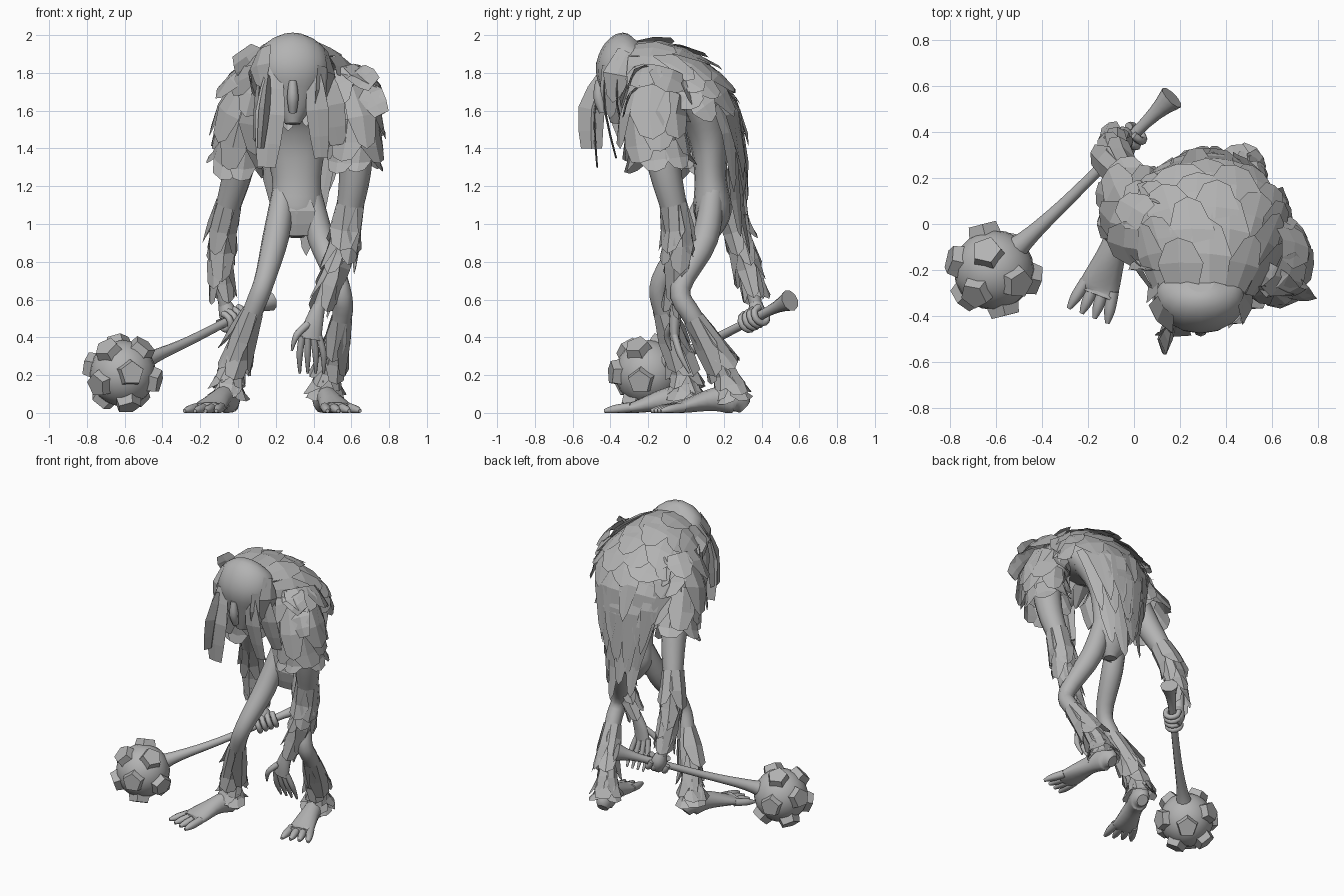
import bpy, bmesh, math, random
from mathutils import Vector

random.seed(4)
cube = bpy.data.objects.get("Cube")
if cube:
    bpy.data.objects.remove(cube)

SHADE = (0.45, 0.45, 0.45, 1)
grey = bpy.data.materials.new("plain grey")
grey.use_nodes = True
grey.diffuse_color = SHADE
grey.node_tree.nodes["Principled BSDF"].inputs["Base Color"].default_value = SHADE


def finish(name, bm, closed=True):
    if closed:
        bmesh.ops.recalc_face_normals(bm, faces=bm.faces)
    mesh = bpy.data.meshes.new(name)
    bm.to_mesh(mesh)
    bm.free()
    mesh.materials.append(grey)
    bpy.context.collection.objects.link(bpy.data.objects.new(name, mesh))


def rounded(points):
    """Give round sections to points that carry a single radius."""
    return [tuple(p) + (p[-1],) if len(p) == 4 else tuple(p) for p in points]


def sample(path, u):
    """Smooth point (x, y, z, half width, half depth) along a path."""
    if u > 1:
        end, before = sample(path, 1), sample(path, 0.98)
        return [e + (e - b) * (u - 1) * 50 for e, b in zip(end[:3], before)] + end[3:]
    last = len(path) - 1
    i = min(int(u * last), last - 1)
    f = u * last - i
    near = [path[max(0, min(last, i + k))] for k in (-1, 0, 1, 2)]
    return [b + f * (c - a + f * (2 * a - 5 * b + 4 * c - d + f * (3 * (b - c) + d - a))) / 2
            for a, b, c, d in zip(*near)]


def surface(path, u, angle, lift=0.0):
    """Point on the skin of a path; angle zero is its back or top."""
    x, y, z, width, depth = sample(path, u)
    start = max(0, min(u, 1) - 0.02)
    along = Vector(sample(path, start + 0.03)[:3]) - Vector(sample(path, start)[:3])
    along.normalize()
    side = Vector((1, 0, 0))
    side = (side - along * side.dot(along)).normalized()
    up = side.cross(along)
    point = (Vector((x, y, z)) + side * math.sin(angle) * (width + lift)
             + up * math.cos(angle) * (depth + lift))
    point.z = max(point.z, 0)
    return point


def tube(name, points, sides=12, steps=4, smooth=True):
    path = rounded(points)
    bm = bmesh.new()
    count = (len(path) - 1) * steps
    rings = [[bm.verts.new(surface(path, i / count, math.tau * k / sides)) for k in range(sides)]
             for i in range(count + 1)]
    for a, b in zip(rings, rings[1:]):
        for k in range(sides):
            j = (k + 1) % sides
            bm.faces.new((a[k], a[j], b[j], b[k])).smooth = smooth
    bm.faces.new(rings[0])
    bm.faces.new(rings[-1])
    finish(name, bm)


def fur(name, points, start, end, rows, count, length, lift=0.045, arc=math.pi):
    """Overlapping rows of broad, ragged plates along a path."""
    path = rounded(points)
    bm = bmesh.new()
    for r in range(rows):
        u = start + (end - start) * r / max(1, rows - 1)
        for k in range(count):
            angle = arc * ((k + (r % 2) / 2 + 0.25) / count * 2 - 1)
            half = arc / count * random.uniform(1, 1.4)
            size = length * random.uniform(0.75, 1.2)
            rise = lift * random.uniform(0.6, 1.3)
            skew = random.uniform(-0.4, 0.4) * half
            grid = []
            for reach, wide in ((0, 0.85), (0.55, 1), (1, 0.5)):
                row = []
                for c in (-1, 0, 1):
                    tip = 0.12 if reach == 1 and c == 0 else 0
                    row.append(bm.verts.new(surface(path, u + (reach + tip) * size,
                                                    angle + c * half * wide + skew * reach,
                                                    0.006 + rise * reach)))
                grid.append(row)
            for a, b in zip(grid, grid[1:]):
                for c in (0, 1):
                    bm.faces.new((a[c], b[c], b[c + 1], a[c + 1]))
    finish(name, bm, False)


# Torso and head
tube("torso", [(.31, .13, .93, .04), (.31, .14, 1.06, .13, .1), (.31, .13, 1.25, .13, .085),
               (.3, .12, 1.45, .18, .105), (.3, .06, 1.62, .25, .13),
               (.3, -.07, 1.73, .28, .15), (.29, -.3, 1.78, .1)], 16)
head = [(.29, -.25, 1.96, .06), (.29, -.28, 1.92, .17, .14), (.29, -.32, 1.81, .2, .16),
        (.29, -.34, 1.68, .14, .11), (.29, -.36, 1.53, .04)]
tube("head", head, 16)
tube("nose", [(.29, -.46, 1.76, .02), (.29, -.46, 1.67, .03), (.29, -.44, 1.59, .02)], 8)
fur("side_hair", head, .3, .5, 2, 6, .45, .05, 2.3)

# Limbs with their fur, and the shaggy capes over the shoulders
limbs = {
    "right": ([(.13, -.03, 1.73, .1), (.04, .02, 1.55, .09), (0, .14, 1.28, .08),
               (-.07, .25, 1.02, .06), (-.09, .32, .8, .048), (-.07, .37, .57, .033)],
              [(.24, .13, 1.17, .06), (.2, .02, .93, .07), (.14, -.13, .7, .055),
               (.08, -.12, .54, .053), (-.03, -.02, .24, .043), (-.05, 0, .08, .055)]),
    "left": ([(.52, -.09, 1.73, .11), (.61, -.14, 1.52, .1), (.62, -.11, 1.28, .085),
              (.58, -.05, 1.02, .065), (.54, -.04, .82, .053), (.43, -.05, .56, .033)],
             [(.38, .14, 1.17, .06), (.44, .1, .92, .07), (.54, -.03, .66, .055),
              (.55, .04, .5, .053), (.48, .2, .23, .043), (.46, .24, .08, .055)]),
}
for side, (arm, leg) in limbs.items():
    tube(side + "_arm", arm)
    tube(side + "_leg", leg)
    fur(side + "_forearm_fur", arm, .53, .8, 4, 4, .19, .035)
    fur(side + "_shin_fur", leg, .6, .86, 5, 4, .15)
    cape = [(x, y - .03, z + .06, r + .02, r + .05) for x, y, z, r in arm[:3]]
    fur(side + "_shoulder_fur", cape, .05, .78, 4, 6, .38, .05)


# Feet with four toes each
def foot(name, heel, ball, tip):
    heel, ball, tip = (Vector((*p, .03)) for p in (heel, ball, tip))
    raised = Vector((0, 0, .04))
    tube(name, [(*heel, .035, .04), (*(heel.lerp(ball, .15) + raised), .06, .08),
                (*(heel.lerp(ball, .5) + raised), .06), (*ball, .088, .032),
                (*ball.lerp(tip, .3), .08, .026)])
    ahead = tip - ball
    across = Vector((-ahead.y, ahead.x, 0)).normalized()
    for i in range(4):
        spread = i - 1.5
        root = ball + across * spread * .042
        end = root + ahead + across * spread * .018 - raised / 2
        tube(f"{name}_toe_{i + 1}", [(*root, .026), (*root.lerp(end, .6), .024), (*end, .01)], 8)


foot("right_foot", (-.03, .05), (-.15, -.27), (-.2, -.4))
foot("left_foot", (.44, .31), (.52, -.03), (.56, -.16))

# Hanging left hand: fingers fan out and curl backwards
tube("left_palm", [(.43, -.05, .57, .033), (.4, -.06, .47, .05, .03), (.385, -.06, .39, .055, .025)])
for i in range(4):
    knuckle = Vector((.34 + .029 * i, -.06, .41))
    fan = Vector((.013 * (i - 1), .03, -.1))
    curl = Vector((0, .05, -.1))
    tube(f"left_finger_{i + 1}", [(*knuckle, .018), (*(knuckle + fan), .017), (*(knuckle + fan + curl), .007)], 8)
tube("left_thumb", [(.37, -.07, .47, .022), (.31, -.1, .41, .018), (.285, -.08, .33, .006)], 8)

# Mace: handle with flared end, and a ball
ball = Vector((-.61, -.2, .21))
tube("mace_handle", [(-.54, -.13, .25, .06), (-.44, -.04, .3, .036), (-.25, .14, .385, .025),
                     (.05, .44, .54, .026), (.165, .55, .595, .058)], 10)
bm = bmesh.new()
bmesh.ops.create_uvsphere(bm, u_segments=20, v_segments=12, radius=.175)
bmesh.ops.translate(bm, vec=ball, verts=bm.verts)
for face in bm.faces:
    face.smooth = True
finish("mace_ball", bm)

# Five-sided studs: one opposite the handle and two rings around it
axis = Vector((.7, .64, .32)).normalized()
up = (Vector((0, 0, 1)) - axis * axis.z).normalized()
across = axis.cross(up)
directions = [-axis]
for k in range(5):
    turn = math.radians(8 + 72 * k)
    out = (up * math.cos(turn) + across * math.sin(turn)) * 2 - axis
    directions += [out.normalized(), -out.normalized()]
bm = bmesh.new()
for out in directions:
    spin = out.to_track_quat("Z", "Y")
    stud = bmesh.ops.create_cone(bm, cap_ends=True, segments=5, radius1=.076, radius2=.064, depth=.06)
    for vert in stud["verts"]:
        vert.co = spin @ vert.co + ball + out * .175
finish("mace_studs", bm)

# Right hand gripping the handle
grip = Vector((-.03, .36, .5))
tube("right_palm", [(-.07, .37, .58, .034), (-.05, .375, .52, .05), (-.03, .37, .46, .035)])
for i in range(4):
    centre = grip + axis * (i - 1.5) * .037
    ring = [centre + (up * math.cos(a) + across * math.sin(a)) * .045 for a in range(6)]
    tube(f"right_finger_{i + 1}", [(*p, .018) for p in ring], 8, 2)

# Layered mantle from the crown over the back, with strips hanging behind
spine = [(.29, -.4, 1.78, .16, .14), (.3, -.25, 1.77, .25, .2), (.31, -.08, 1.7, .31, .22),
         (.31, .04, 1.59, .34, .21), (.31, .11, 1.44, .27, .18), (.31, .17, 1, .14, .12)]
fur("back_fur", spine, .14, .5, 5, 6, .19, .035, 1.65)
fur("lower_back_fur", spine, .56, .66, 2, 5, .26, .03, 1)
fur("tail_fur", spine, .7, .82, 2, 4, .24, .03, .9)


# Long locks and loose tufts, bowed outwards in the middle
def lock(name, start, end, width, depth=.006):
    start, end = Vector(start), Vector(end)
    middle = start.lerp(end, .5) + Vector((0, -.03, .02))
    tube(name, [(*start, width / 2, depth / 2), (*middle, width, depth), (*end, width * .6, depth * .8)],
         4, 2, False)


lock("right_front_lock", (.19, -.44, 1.82), (.15, -.47, 1.3), .08)
lock("right_outer_lock", (.16, -.44, 1.78), (.12, -.5, 1.4), .03, .07)
lock("left_front_lock", (.4, -.43, 1.82), (.44, -.37, 1.35), .06)
lock("left_side_lock", (.46, -.36, 1.8), (.53, -.31, 1.42), .07)
lock("right_side_lock", (.12, -.34, 1.8), (.09, -.3, 1.45), .02, .07)
lock("right_shoulder_tuft", (.13, -.12, 1.72), (.02, -.2, 1.92), .1)
lock("left_shoulder_tuft", (.53, -.18, 1.83), (.72, -.3, 1.74), .08)
lock("left_lower_tuft", (.64, -.2, 1.76), (.76, -.33, 1.58), .07)
lock("hip_flap", (.31, .07, 1.16), (.31, .08, .94), .1)
